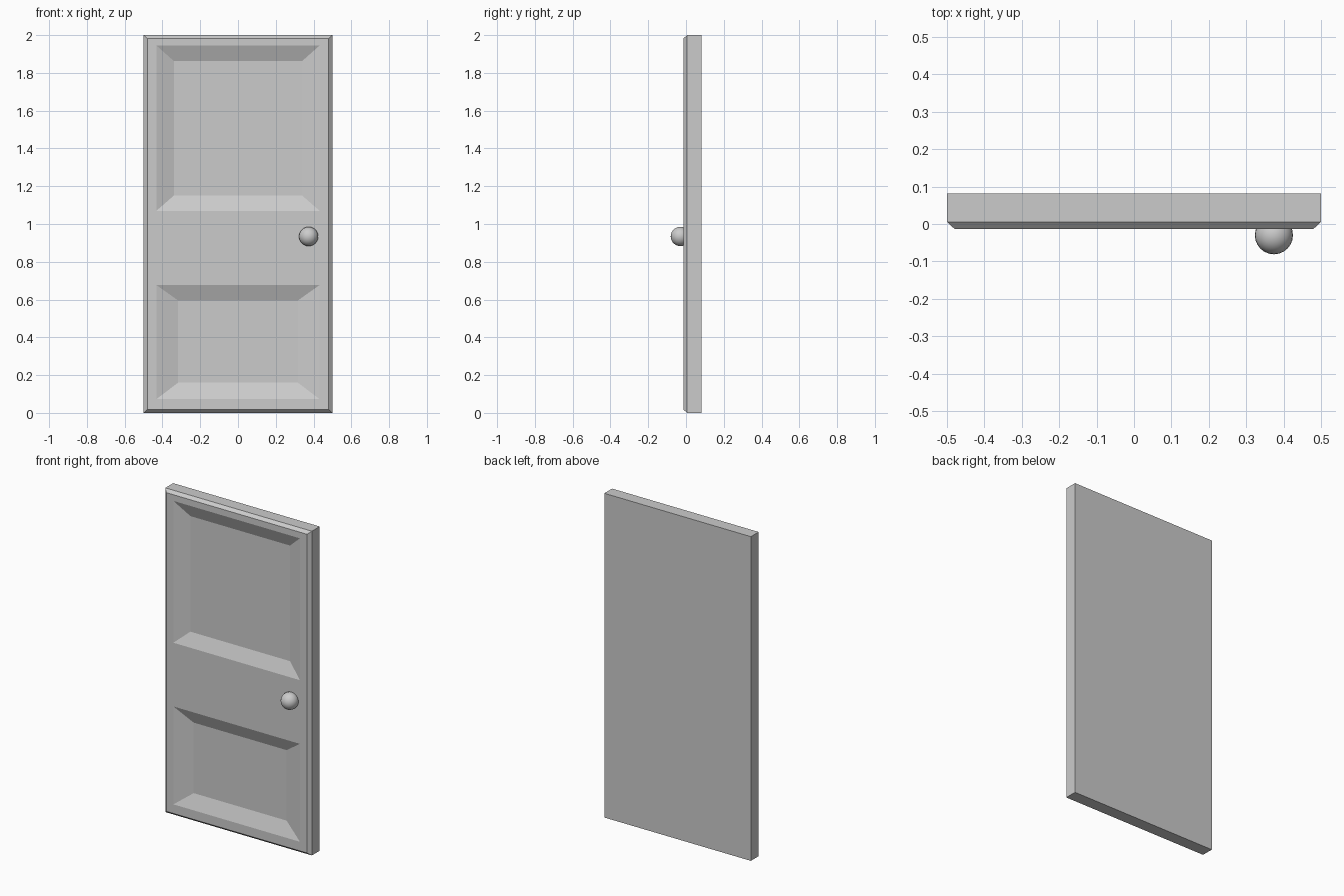
import bpy, bmesh

if "Cube" in bpy.data.objects:
    bpy.data.objects.remove(bpy.data.objects["Cube"])

BACK, EDGE, FRONT, FLOOR = 0.082, 0.006, -0.013, 0.021


def rect(bm, x0, x1, z0, z1, y):
    return [bm.verts.new(p) for p in ((x0, y, z0), (x1, y, z0), (x1, y, z1), (x0, y, z1))]


def band(bm, a, b):
    # four sloped or straight walls joining two rectangles
    for i in range(4):
        j = (i + 1) % 4
        bm.faces.new((a[i], a[j], b[j], b[i]))


# Door leaf: slab with chamfered front edge and two recessed panels
bm = bmesh.new()
back = rect(bm, -0.5, 0.5, 0, 2, BACK)
edge = rect(bm, -0.5, 0.5, 0, 2, EDGE)
rim = rect(bm, -0.48, 0.48, 0.017, 1.983, FRONT)
bm.faces.new(back)
band(bm, back, edge)
band(bm, edge, rim)

# Front rails and stiles, leaving the two panel cells open
xs = (-0.48, -0.432, 0.432, 0.48)
zs = (0.017, 0.073, 0.677, 1.07, 1.945, 1.983)
for i in range(3):
    for j in range(5):
        if i == 1 and j in (1, 3):
            continue
        bm.faces.new(rect(bm, xs[i], xs[i + 1], zs[j], zs[j + 1], FRONT))

# Sunken panels: (outer bottom, outer top, inner half width, inner bottom, inner top)
for z0, z1, w, iz0, iz1 in ((0.073, 0.677, 0.317, 0.16, 0.595),
                            (1.07, 1.945, 0.34, 1.15, 1.863)):
    inner = rect(bm, -w, w, iz0, iz1, FLOOR)
    band(bm, rect(bm, -0.432, 0.432, z0, z1, FRONT), inner)
    bm.faces.new(inner)

bmesh.ops.remove_doubles(bm, verts=bm.verts, dist=0.0005)
bmesh.ops.recalc_face_normals(bm, faces=bm.faces)
mesh = bpy.data.meshes.new("door_leaf")
bm.to_mesh(mesh)
bm.free()
bpy.context.collection.objects.link(bpy.data.objects.new("door_leaf", mesh))

# Round knob
bpy.ops.mesh.primitive_uv_sphere_add(segments=24, ring_count=12, radius=0.051,
                                     location=(0.374, -0.03, 0.934))
knob = bpy.context.object
knob.name = "door_knob"
bpy.ops.object.shade_smooth_by_angle()
